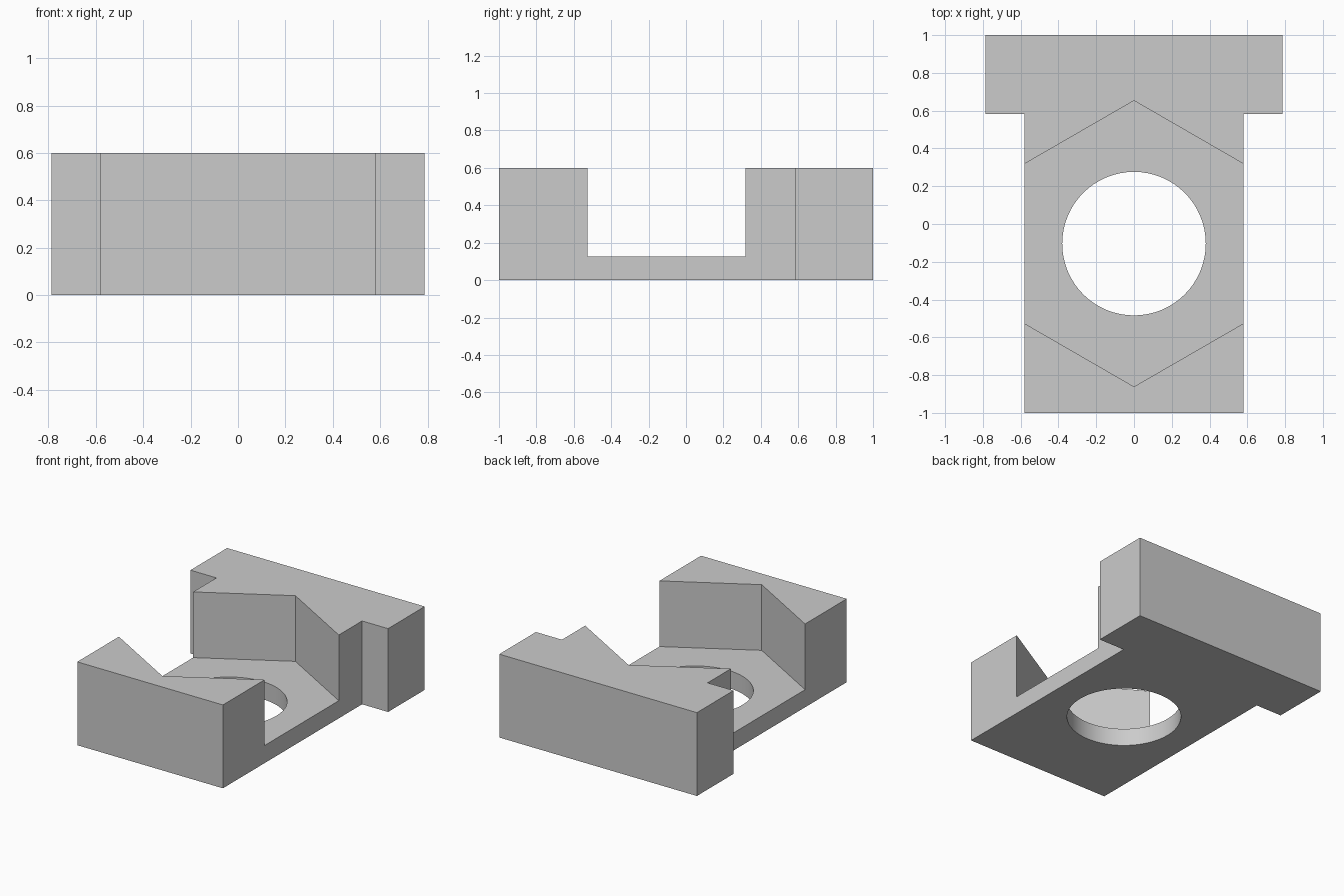
import bpy, bmesh
from math import radians, sin, cos, tau

cube = bpy.data.objects.get("Cube")
if cube:
    bpy.data.objects.remove(cube, do_unlink=True)

HEIGHT, FLOOR = 0.60, 0.127
BODY_X, HEAD_X, SHOULDER_Y = 0.58, 0.787, 0.583
POCKET_Y = -0.104            # shared centre of pocket and hole

grey = bpy.data.materials.new("plain grey")
grey.use_nodes = True
colour = (0.6, 0.6, 0.6, 1)
grey.diffuse_color = colour
grey.node_tree.nodes["Principled BSDF"].inputs["Base Color"].default_value = colour


def prism(name, outline, bottom, top):
    """Extrude a counter-clockwise outline from bottom to top."""
    bm = bmesh.new()
    base = bm.faces.new([bm.verts.new((x, y, bottom)) for x, y in outline])
    side = bmesh.ops.extrude_face_region(bm, geom=[base])["geom"]
    lifted = [v for v in side if isinstance(v, bmesh.types.BMVert)]
    bmesh.ops.translate(bm, verts=lifted, vec=(0, 0, top - bottom))
    bmesh.ops.recalc_face_normals(bm, faces=bm.faces)
    mesh = bpy.data.meshes.new(name)
    bm.to_mesh(mesh)
    bm.free()
    mesh.materials.append(grey)
    obj = bpy.data.objects.new(name, mesh)
    bpy.context.collection.objects.link(obj)
    return obj


def ring(radius, sides):
    """Regular polygon with a corner pointing to the back."""
    return [(-radius * sin(tau * i / sides), POCKET_Y + radius * cos(tau * i / sides))
            for i in range(sides)]


# T-shaped block
right_half = [(-HEAD_X, 1), (-HEAD_X, SHOULDER_Y), (-BODY_X, SHOULDER_Y), (-BODY_X, -1)]
outline = right_half + [(-x, y) for x, y in reversed(right_half)]
block = prism("slotted_block", outline, 0, HEIGHT)

# Hexagonal pocket open at both sides, and a round hole through the floor
cutters = [prism("pocket_cutter", ring(0.757, 6), FLOOR, HEIGHT + 0.2),
           prism("hole_cutter", ring(0.38, 64), -0.2, HEIGHT + 0.2)]

bpy.ops.object.select_all(action="DESELECT")
block.select_set(True)
bpy.context.view_layer.objects.active = block
for cutter in cutters:
    cutter.hide_render = True
    cut = block.modifiers.new(cutter.name, "BOOLEAN")
    cut.operation, cut.solver, cut.object = "DIFFERENCE", "EXACT", cutter
    bpy.ops.object.modifier_apply(modifier=cut.name)
    bpy.data.objects.remove(cutter, do_unlink=True)

# Smooth hole wall, sharp edges elsewhere
bpy.ops.object.shade_smooth_by_angle(angle=radians(30))
